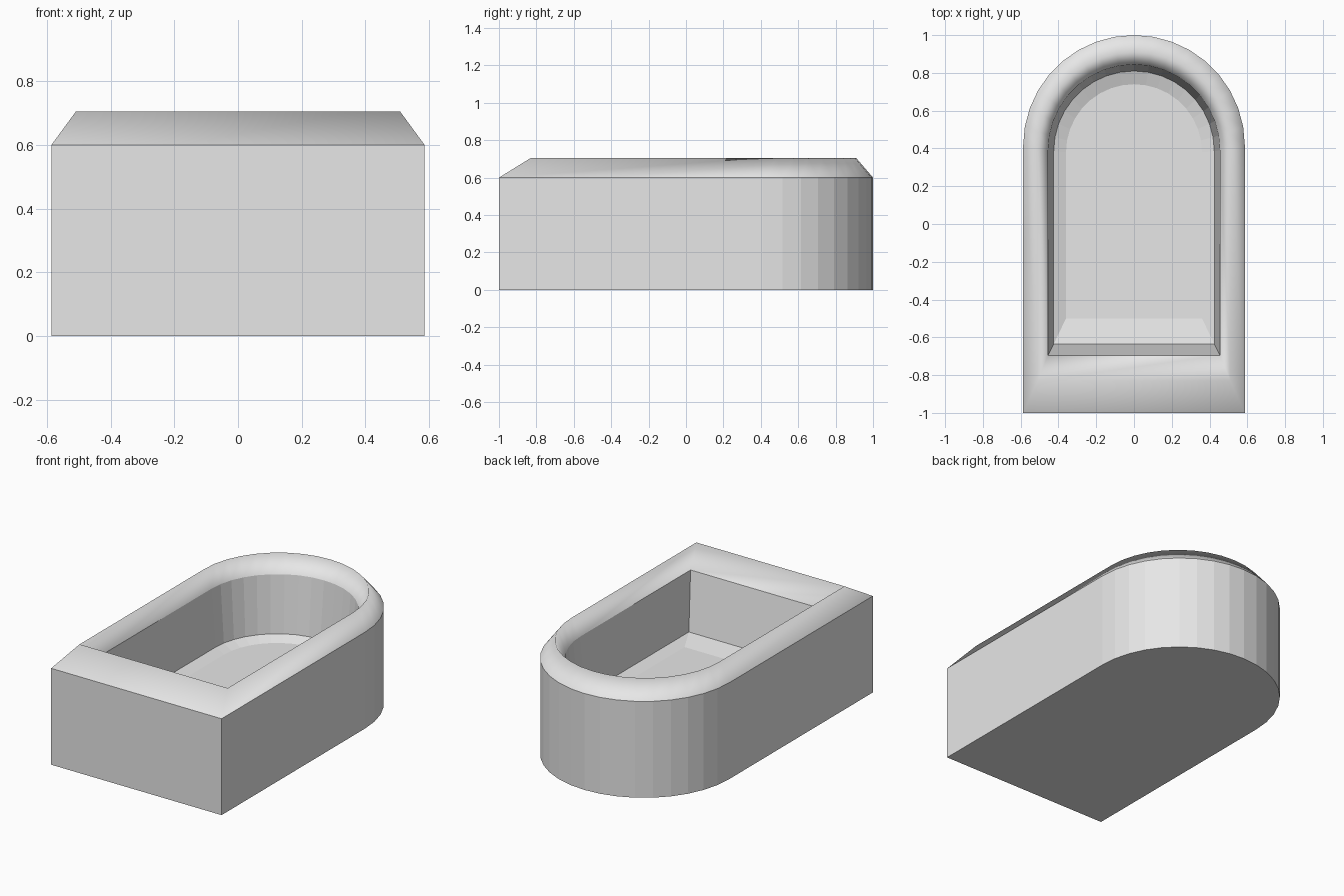
import bpy
import bmesh
from math import cos, sin, pi

cube = bpy.data.objects.get("Cube")
if cube:
    bpy.data.objects.remove(cube, do_unlink=True)

ARC_STEPS = 18

grey = bpy.data.materials.new("light_grey")
grey.use_nodes = True
grey.diffuse_color = (0.8, 0.8, 0.8, 1)
grey.node_tree.nodes["Principled BSDF"].inputs["Base Color"].default_value = (0.8, 0.8, 0.8, 1)


def arch_ring(bm, half_width, front, back, z):
    """Square-fronted outline closed by a half circle at the back."""
    centre = back - half_width
    points = [(-half_width, front), (half_width, front)]
    for i in range(ARC_STEPS + 1):
        a = pi * i / ARC_STEPS
        points.append((half_width * cos(a), centre + half_width * sin(a)))
    return [bm.verts.new((x, y, z)) for x, y in points]


# Section of the tub from outer base, over the rim, down to the basin floor:
# half width, front y, back y, height, smooth band above it
sections = [
    (0.587, -1.0, 1.0, 0.0, False),      # outer base
    (0.587, -1.0, 1.0, 0.6, True),       # outer rim edge
    (0.51, -0.83, 0.91, 0.705, True),    # rim crest
    (0.455, -0.695, 0.845, 0.6, False),  # inner rim edge
    (0.425, -0.635, 0.81, 0.245, False), # foot of inner wall
    (0.36, -0.5, 0.74, 0.22, False),     # basin floor
]

bm = bmesh.new()
rings = [arch_ring(bm, *s[:4]) for s in sections]
bm.faces.new(list(reversed(rings[0])))
bm.faces.new(rings[-1])
for lower, upper, section in zip(rings, rings[1:], sections):
    for i in range(len(lower)):
        j = (i + 1) % len(lower)
        face = bm.faces.new((lower[i], lower[j], upper[j], upper[i]))
        face.smooth = section[4]

# Keep the rim's borders crisp
for edge in bm.edges:
    if any(not f.smooth for f in edge.link_faces):
        edge.smooth = False
bmesh.ops.recalc_face_normals(bm, faces=bm.faces)

mesh = bpy.data.meshes.new("tub")
bm.to_mesh(mesh)
bm.free()
mesh.materials.append(grey)
tub = bpy.data.objects.new("tub", mesh)
bpy.context.collection.objects.link(tub)
